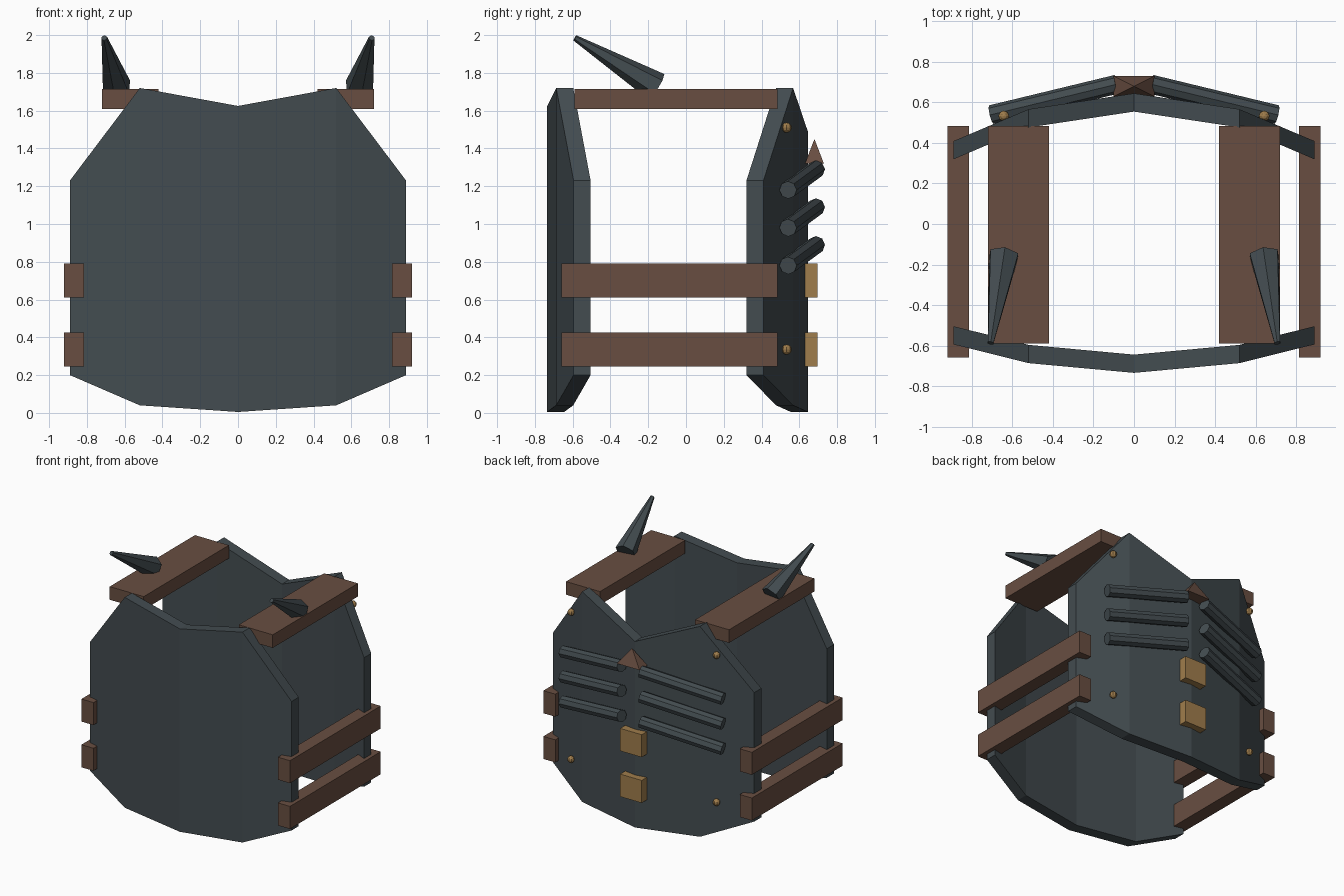
import bpy, bmesh, math
from mathutils import Vector

if "Cube" in bpy.data.objects:
    bpy.data.objects.remove(bpy.data.objects["Cube"], do_unlink=True)


def material(name, color):
    m = bpy.data.materials.new(name)
    m.use_nodes = True
    m.diffuse_color = (*color, 1)
    bsdf = next(n for n in m.node_tree.nodes if n.type == 'BSDF_PRINCIPLED')
    bsdf.inputs["Base Color"].default_value = (*color, 1)
    return m


STEEL = material("dark steel", (0.056, 0.072, 0.080))
LEATHER = material("brown leather", (0.140, 0.076, 0.053))
BRASS = material("brass", (0.350, 0.205, 0.072))


def finish(name, bm, mat):
    bmesh.ops.recalc_face_normals(bm, faces=bm.faces[:])
    mesh = bpy.data.meshes.new(name)
    bm.to_mesh(mesh)
    bm.free()
    mesh.materials.append(mat)
    ob = bpy.data.objects.new(name, mesh)
    bpy.context.collection.objects.link(ob)
    return ob


def plate(name, columns, thickness):
    """Folded plate from (x, bottom, top, outer y) columns, mirrored in x."""
    cols = [(-x, b, t, y) for x, b, t, y in reversed(columns[1:])] + columns
    bm = bmesh.new()
    rings = [[bm.verts.new(p) for p in ((x, y, b), (x, y, t), (x, y + thickness, t), (x, y + thickness, b))]
             for x, b, t, y in cols]
    for r, s in zip(rings, rings[1:]):
        for i in range(4):
            j = (i + 1) % 4
            bm.faces.new((r[i], r[j], s[j], s[i]))
    bm.faces.new(rings[0])
    bm.faces.new(rings[-1])
    return finish(name, bm, STEEL)


def box(name, lo, hi, mat):
    lo, hi = Vector(lo), Vector(hi)
    bm = bmesh.new()
    bmesh.ops.create_cube(bm, size=1)
    for v in bm.verts:
        v.co = (lo + hi) / 2 + v.co * (hi - lo)
    return finish(name, bm, mat)


def taper(name, start, end, r1, r2, sides, mat):
    """Cone or rod between two points."""
    start, end = Vector(start), Vector(end)
    axis = end - start
    bm = bmesh.new()
    bmesh.ops.create_cone(bm, cap_ends=True, segments=sides, radius1=r1, radius2=r2, depth=axis.length)
    z = axis.normalized()
    x = Vector((0, 0, 1)).cross(z).normalized()
    y = z.cross(x)
    # turn so that a corner of the section points sideways
    for v in bm.verts:
        a = v.co.copy()
        v.co = (start + end) / 2 + x * a.y + y * a.x + z * a.z
    if sides == 6:
        for v in bm.verts:
            d = v.co - (start + end) / 2
            h = z * d.dot(z)
            p = d - h
            turned = p * math.cos(math.pi / 6) + z.cross(p) * math.sin(math.pi / 6)
            v.co = (start + end) / 2 + h + turned
    return finish(name, bm, mat)


# Breast and back plates
plate("front_plate", [(0, 0.005, 1.625, -0.735), (0.52, 0.04, 1.72, -0.687), (0.89, 0.2, 1.23, -0.595)], 0.09)
plate("back_plate", [(0, 0.005, 1.49, 0.645), (0.52, 0.04, 1.72, 0.567), (0.89, 0.2, 1.23, 0.41)], -0.09)

for side, s in (("left", 1), ("right", -1)):
    # Shoulder and side straps
    box(f"{side}_shoulder_strap", (s * 0.57 - 0.15, -0.59, 1.61), (s * 0.57 + 0.15, 0.485, 1.715), LEATHER)
    for level, z in (("lower", 0.245), ("upper", 0.61)):
        box(f"{side}_{level}_side_strap", (s * 0.868 - 0.053, -0.66, z), (s * 0.868 + 0.053, 0.485, z + 0.18), LEATHER)
    # Shoulder spike
    taper(f"{side}_shoulder_spike", (s * 0.643, -0.155, 1.725), (s * 0.708, -0.588, 1.985), 0.08, 0.016, 6, STEEL)
    # Slanted ribs on the back
    for i in range(3):
        z = 0.78 + 0.2 * i
        taper(f"{side}_back_rib_{i + 1}", (s * 0.705, 0.54, z), (s * 0.085, 0.69, z + 0.11), 0.047, 0.047, 8, STEEL)
    # Rivets
    for level, z in (("lower", 0.335), ("upper", 1.51)):
        bm = bmesh.new()
        bmesh.ops.create_uvsphere(bm, u_segments=8, v_segments=6, radius=0.027)
        rivet = finish(f"{side}_{level}_rivet", bm, BRASS)
        rivet.location = (s * 0.643, 0.533, z)

# Pyramid stud at the top of the ribs
bm = bmesh.new()
bmesh.ops.create_cone(bm, cap_ends=True, segments=4, radius1=1, radius2=0, depth=0.13)
for v in bm.verts:
    x, y, z = v.co
    v.co = ((x - y) * 0.1, 0.68 + (x + y) * 0.05, 1.385 + z)
finish("back_stud", bm, LEATHER)

# Buckle plates down the spine
for level, z in (("lower", 0.245), ("upper", 0.61)):
    box(f"{level}_back_buckle", (-0.095, 0.61, z), (0.095, 0.695, z + 0.18), BRASS)
